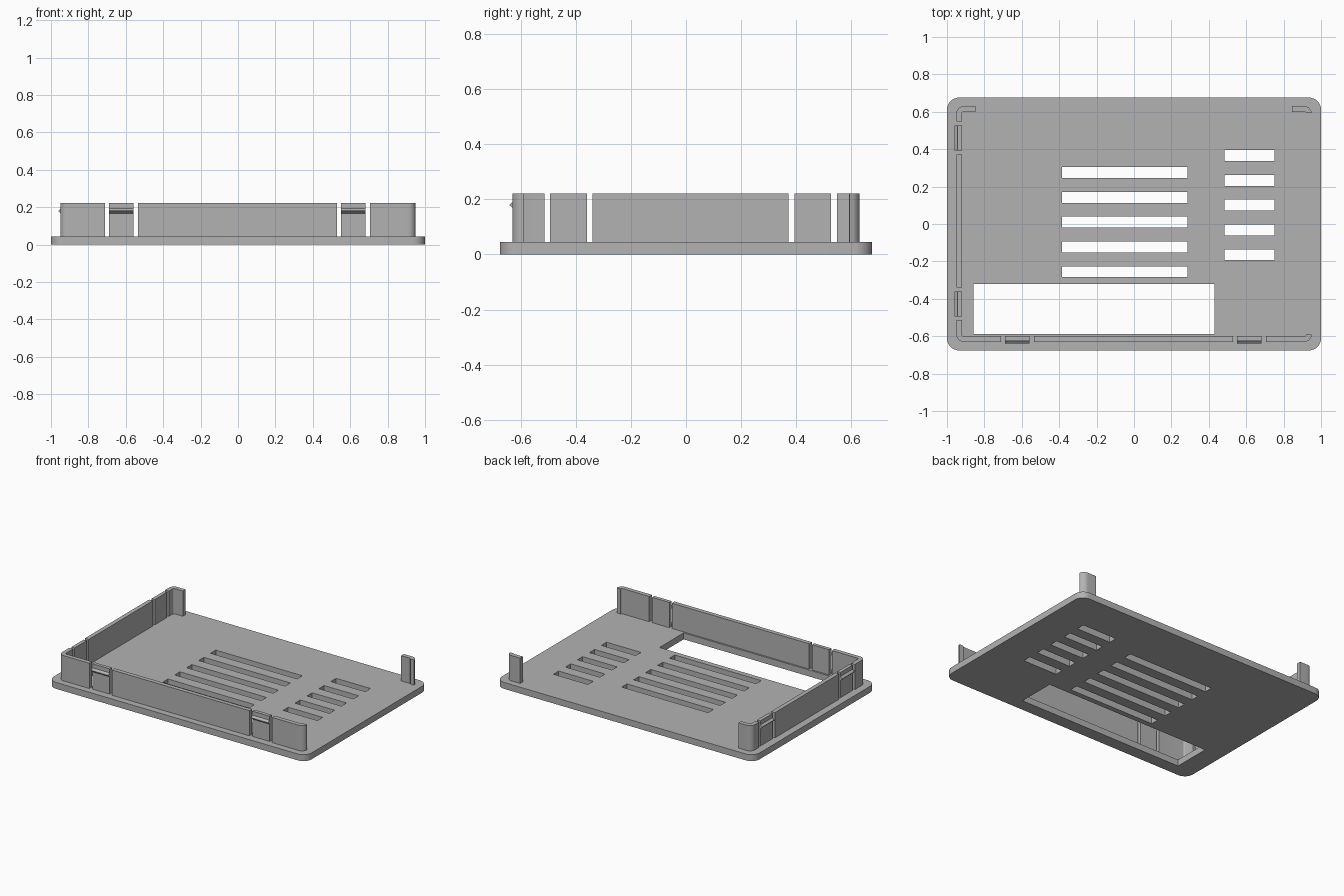
import bpy, bmesh, math
from mathutils import Vector

cube = bpy.data.objects.get("Cube")
if cube:
    bpy.data.objects.remove(cube, do_unlink=True)

BASE, TOP = 0.045, 0.222      # plate thickness, wall top
WX, WY = 0.95, 0.63           # outer wall faces
THICK, RADIUS = 0.03, 0.04    # wall thickness, outer corner radius

grey = bpy.data.materials.new("light grey plastic")
grey.use_nodes = True
colour = (0.45, 0.45, 0.45, 1)
grey.diffuse_color = colour
grey.node_tree.nodes["Principled BSDF"].inputs["Base Color"].default_value = colour


def prism(name, points, offset):
    """Closed outline of 3D points, extruded by an offset."""
    bm = bmesh.new()
    face = bm.faces.new([bm.verts.new(p) for p in points])
    ext = bmesh.ops.extrude_face_region(bm, geom=[face])["geom"]
    bmesh.ops.translate(bm, vec=offset,
                        verts=[v for v in ext if isinstance(v, bmesh.types.BMVert)])
    bmesh.ops.recalc_face_normals(bm, faces=bm.faces)
    mesh = bpy.data.meshes.new(name)
    bm.to_mesh(mesh)
    bm.free()
    mesh.materials.append(grey)
    obj = bpy.data.objects.new(name, mesh)
    bpy.context.scene.collection.objects.link(obj)
    return obj


def smooth(obj):
    bpy.ops.object.select_all(action='DESELECT')
    obj.select_set(True)
    bpy.context.view_layer.objects.active = obj
    bpy.ops.object.shade_smooth_by_angle(angle=math.radians(30))


def block(name, x0, x1, y0, y1, z0=BASE, z1=TOP):
    outline = [(x0, y0, z0), (x1, y0, z0), (x1, y1, z0), (x0, y1, z0)]
    return prism(name, outline, Vector((0, 0, z1 - z0)))


def arc(cx, cy, r, start, steps=8):
    """Quarter circle, counter-clockwise from a start angle in degrees."""
    angles = [math.radians(start + 90 * i / steps) for i in range(steps + 1)]
    return [(cx + r * math.cos(a), cy + r * math.sin(a)) for a in angles]


# Base plate with rounded corners
r, px, py = 0.065, 1.0, 0.676
outline = []
for sx, sy, start in ((1, 1, 0), (-1, 1, 90), (-1, -1, 180), (1, -1, 270)):
    outline += arc(sx * (px - r), sy * (py - r), r, start)
plate = prism("base_plate", [(x, y, 0) for x, y in outline], Vector((0, 0, BASE)))

# Vent slots and the large window, cut through the plate
cutters = [block("window_cutter", -0.858, 0.43, -0.588, -0.321, -0.1, 0.1)]
for x0, x1, first in ((-0.385, 0.286, 0.275), (0.484, 0.751, 0.366)):
    for i in range(5):
        y = first - 0.1325 * i
        cutters.append(block("slot_cutter", x0, x1, y - 0.029, y + 0.029, -0.1, 0.1))
for cutter in cutters:
    mod = plate.modifiers.new("cut", 'BOOLEAN')
    mod.operation, mod.solver, mod.object = 'DIFFERENCE', 'EXACT', cutter
bpy.context.view_layer.update()
cut_mesh = bpy.data.meshes.new_from_object(
    plate.evaluated_get(bpy.context.evaluated_depsgraph_get()))
plate.modifiers.clear()
plate.data = cut_mesh
for cutter in cutters:
    bpy.data.objects.remove(cutter, do_unlink=True)
smooth(plate)


def corner(name, sx, sy, x_end, y_end):
    """L-shaped wall around one corner; the arms stop at |x_end| and |y_end|."""
    cx, cy = WX - RADIUS, WY - RADIUS
    outer = [(WX, y_end)] + arc(cx, cy, RADIUS, 0)[1:] + [(x_end, WY)]
    inner = [(WX - THICK, y_end)] + arc(cx, cy, RADIUS - THICK, 0)[1:]
    inner.append((x_end, WY - THICK))
    points = [(sx * x, sy * y, BASE) for x, y in outer + inner[::-1]]
    smooth(prism(name, points, Vector((0, 0, TOP - BASE))))


# Corner walls
corner("front_right_corner_wall", -1, -1, 0.711, 0.514)
corner("back_right_corner_wall", -1, 1, 0.848, 0.548)
corner("front_left_corner_wall", 1, -1, 0.706, 0.59)
corner("back_left_corner_wall", 1, 1, 0.845, 0.594)

# Long straight walls
block("front_wall", -0.535, 0.53, -WY, -WY + THICK)
block("right_wall", -WX, -WX + THICK, -0.339, 0.372)

# Snap clips: thin tabs with a pointed ridge, given as (depth outward, height)
TAB = -0.005
clip_profile = [(-THICK, BASE), (TAB, BASE), (TAB, 0.166), (0.01, 0.178),
                (0.01, 0.182), (TAB, 0.194), (TAB, TOP), (-THICK, TOP)]
for side, start in (("right", -0.69), ("left", 0.55)):
    prism("front_clip_" + side, [(start, -WY - d, z) for d, z in clip_profile],
          Vector((0.132, 0, 0)))
for side, start in (("front", -0.494), ("back", 0.393)):
    prism("right_clip_" + side, [(-WX - d, start, z) for d, z in clip_profile],
          Vector((0, 0.134, 0)))
